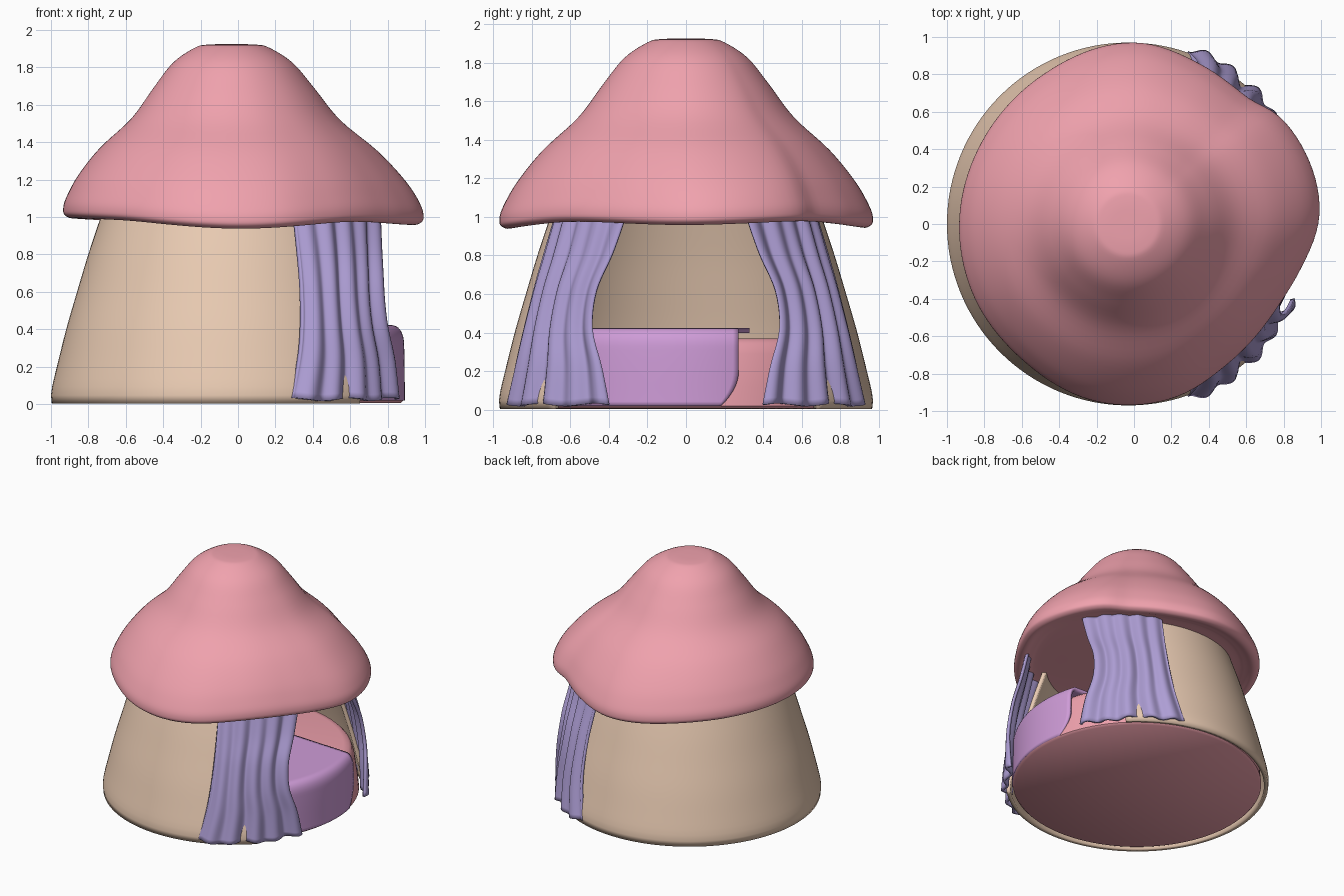
import bpy, bmesh, math

if "Cube" in bpy.data.objects:
    bpy.data.objects.remove(bpy.data.objects["Cube"])

CX = -0.03  # centre of the round house


def material(name, rgb):
    m = bpy.data.materials.new(name)
    m.diffuse_color = (*rgb, 1)
    m.use_nodes = True
    m.node_tree.nodes["Principled BSDF"].inputs["Base Color"].default_value = m.diffuse_color
    return m


PINK = material("pink", (0.87, 0.36, 0.42))
TAN = material("tan", (0.82, 0.60, 0.45))
VIOLET = material("violet", (0.42, 0.34, 0.66))
LILAC = material("lilac", (0.62, 0.33, 0.68))


def spline(pts, x):
    """Smooth value at x through sorted (x, y) points."""
    n = len(pts)
    i = max(0, min(n - 2, sum(p[0] <= x for p in pts) - 1))
    (x1, y1), (x2, y2) = pts[i], pts[i + 1]
    x0, y0 = pts[max(i - 1, 0)]
    x3, y3 = pts[min(i + 2, n - 1)]
    m1, m2 = (y2 - y0) / (x2 - x0), (y3 - y1) / (x3 - x1)
    h = x2 - x1
    t = max(0, min(1, (x - x1) / h))
    return (y1 * (2*t**3 - 3*t**2 + 1) + m1 * h * (t**3 - 2*t**2 + t)
            + y2 * (3*t**2 - 2*t**3) + m2 * h * (t**3 - t**2))


def around(pts, deg):
    """Periodic version of spline over 360 degrees."""
    wrapped = [(a - 360, v) for a, v in pts[-2:]] + pts + [(a + 360, v) for a, v in pts[:2]]
    return spline(wrapped, deg % 360)


def sheet(name, fn, nu, nv, mat, thick=0, angle=50):
    """Grid surface from fn(u, v), u and v in 0..1."""
    bm = bmesh.new()
    g = [[bm.verts.new(fn(i / nu, j / nv)) for j in range(nv + 1)] for i in range(nu + 1)]
    for i in range(nu):
        for j in range(nv):
            bm.faces.new((g[i][j], g[i + 1][j], g[i + 1][j + 1], g[i][j + 1]))
    bmesh.ops.remove_doubles(bm, verts=bm.verts[:], dist=1e-5)
    bmesh.ops.recalc_face_normals(bm, faces=bm.faces[:])
    me = bpy.data.meshes.new(name)
    bm.to_mesh(me)
    bm.free()
    ob = bpy.data.objects.new(name, me)
    bpy.context.collection.objects.link(ob)
    me.materials.append(mat)
    if thick:
        s = ob.modifiers.new("thickness", 'SOLIDIFY')
        s.thickness, s.offset = thick, 0
    bpy.ops.object.select_all(action='DESELECT')
    ob.select_set(True)
    bpy.context.view_layer.objects.active = ob
    bpy.ops.object.shade_smooth_by_angle(angle=math.radians(angle))
    return ob


# Wall: flared ring, open towards +x
WALL = [(0, .965), (.05, .97), (.1, .962), (.2, .938), (.4, .888), (.6, .83), (.8, .77), (1.04, .69)]
OPEN = math.radians(45)


def wall(u, v):
    a = OPEN + u * (2 * math.pi - 2 * OPEN)
    z = 0.005 + v * 1.02
    r = spline(WALL, z) - .015
    return (CX + r * math.cos(a), r * math.sin(a), z)


sheet("wall", wall, 96, 24, TAN, .03)

# Mushroom cap: uneven rim with a drooping brim
CAP = [(0, 1.925), (.13, 1.922), (.2, 1.905), (.32, 1.825), (.43, 1.69), (.56, 1.52), (.745, 1.355),
       (.88, 1.195), (.952, 1.07), (.968, 1.005), (.955, .975), (.915, .963), (.84, .985), (.7, 1.0), (0, 1.01)]
RIM_R = [(0, .985), (10, 1.0), (25, .99), (37, .965), (48, .91), (67, .925), (90, .97), (122, .935), (150, .925),
         (180, .935), (205, .94), (230, .94), (258, .97), (282, .955), (304, .90), (328, .885), (344, .92)]
RIM_Z = [(0, -.005), (45, .015), (90, -.02), (135, .015), (180, .032), (225, .022), (270, -.025), (315, .012)]
CAP_R = [(i, p[0]) for i, p in enumerate(CAP)]
CAP_Z = [(i, p[1]) for i, p in enumerate(CAP)]


def cap(u, v):
    a, t = u * 2 * math.pi, v * (len(CAP) - 1)
    r, z = max(0, spline(CAP_R, t)), spline(CAP_Z, t)
    w = min(1, (r / .93) ** 1.6)
    r *= 1 + (around(RIM_R, u * 360) / .968 - 1) * w
    z += around(RIM_Z, u * 360) * w ** 2
    return (-.035 * (1 - w) + r * math.cos(a), r * math.sin(a), z)


sheet("mushroom_cap", cap, 128, 70, PINK, angle=70)

# Mattress: thick round bed filling the floor
BED = [(0, .37), (.8, .37), (.84, .362), (.862, .34), (.88, .29), (.905, .12), (.915, .02), (.9, .005), (0, .005)]


def bed(u, v):
    a = u * 2 * math.pi
    r, z = BED[round(v * (len(BED) - 1))]
    return (CX + r * math.cos(a), r * math.sin(a), z)


sheet("mattress", bed, 96, len(BED) - 1, PINK)

# Blanket: lies over the bed and hangs down at the opening
DROP = [(0, .41), (.5, .41), (.6, .405), (.66, .38), (.72, .33), (1, .02)]
REACH = [(0, .8), (.5, .835), (.6, .87), (.66, .893), (.72, .905), (1, .91)]


def blanket(u, v):
    y = -.62 + u * .89
    if v < .5:
        edge = math.sqrt(.835 ** 2 - y * y)
        return (-.5 + (edge + CX + .5) * v * 2, y + .06 * (1 - v * 2) * u, .41)
    z, r = spline(DROP, v), spline(REACH, v)
    low = max(0, (.2 - z) / .18)
    y -= .09 * low ** 2 * u ** 4  # rounded lower corner
    return (CX + math.sqrt(r * r - y * y), y, z)


sheet("blanket", blanket, 30, 50, LILAC, .025)

# Curtains: wavy tapered sheets either side of the opening
INNER = [(0, 24.5), (.2, 27), (.4, 30.5), (.6, 30), (.8, 25.5), (1, 21.5)]
OUTER = [(0, 71), (.3, 67), (.6, 65), (1, 64)]
IN_R = [(0, .955), (.3, .945), (.6, .91), (.8, .865), (1, .835)]
OUT_R = [(0, .995), (.3, .95), (.6, .88), (.8, .82), (1, .755)]


def curtain(side):
    def fn(u, v):
        a0, a1 = spline(INNER, v), spline(OUTER, v)
        a = math.radians(a0 + (a1 - a0) * u)
        r = spline(IN_R, v) * (1 - u) + spline(OUT_R, v) * u
        fold = math.sin(u * 30 + .6 * math.sin(v * 3)) + .5 * math.sin(u * 17 + 1 + v)
        r += fold * (.011 + .009 * (1 - v))
        z = .025 + v * .985 + .008 * math.sin(u * 14) * (1 - v)
        return (CX + r * math.cos(a), side * r * math.sin(a), z)
    return fn


for side, name in ((1, "curtain_back"), (-1, "curtain_front")):
    sheet(name, curtain(side), 64, 30, VIOLET, .022, 70)
